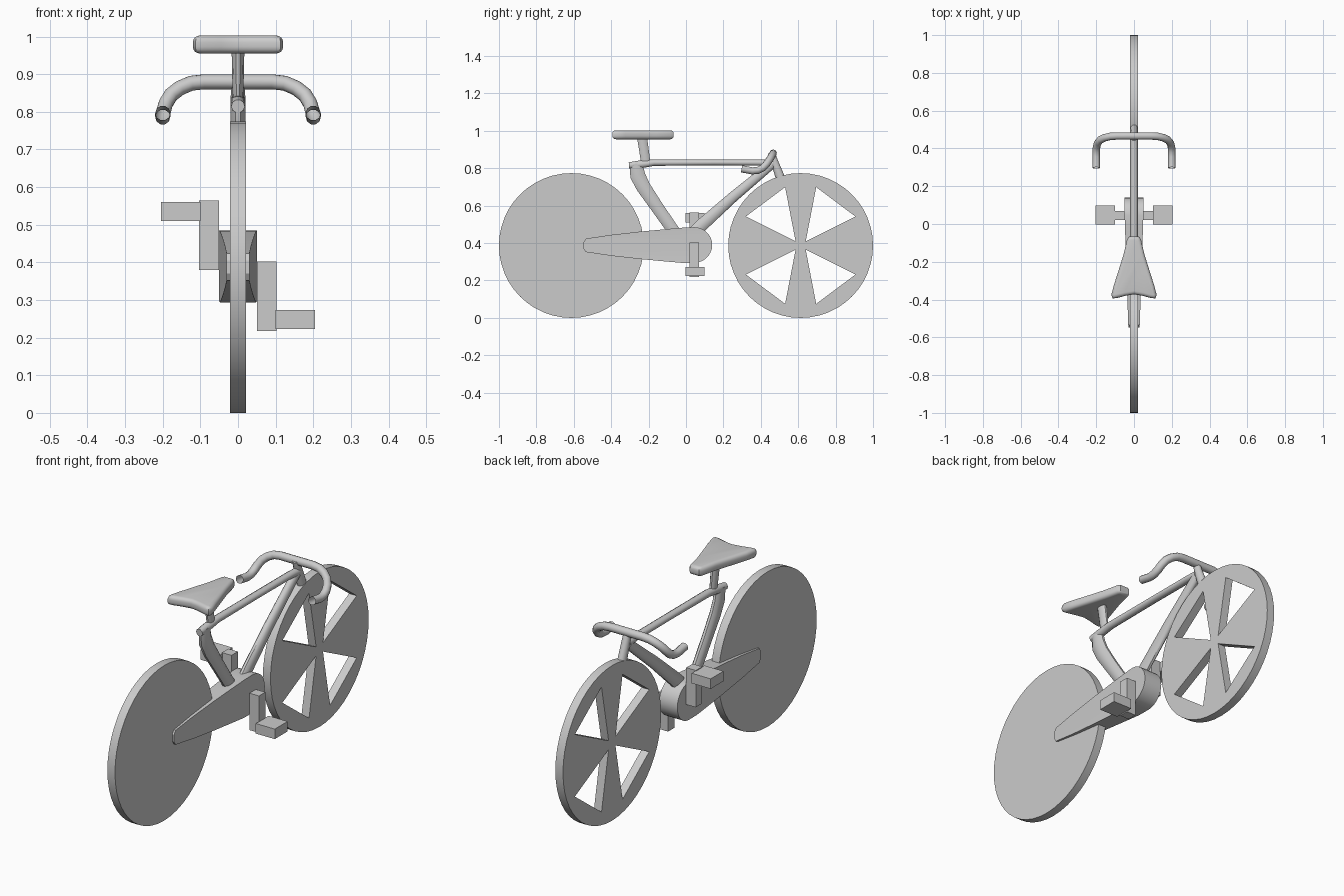
import bpy, bmesh
from math import cos, sin, pi, radians
from mathutils import Vector

if "Cube" in bpy.data.objects:
    bpy.data.objects.remove(bpy.data.objects["Cube"])


def select(ob):
    bpy.ops.object.select_all(action='DESELECT')
    ob.select_set(True)
    bpy.context.view_layer.objects.active = ob


def smooth(ob, angle=35):
    select(ob)
    bpy.ops.object.shade_smooth_by_angle(angle=radians(angle))


def curve_object(name, loops, dims, **settings):
    """Poly curve turned into a welded mesh."""
    cu = bpy.data.curves.new(name, 'CURVE')
    cu.dimensions = dims
    for key, value in settings.items():
        setattr(cu, key, value)
    for pts in loops:
        sp = cu.splines.new('POLY')
        sp.points.add(len(pts) - 1)
        for p, co in zip(sp.points, pts):
            p.co = (*co, 1) if len(co) == 3 else (*co, 0, 1)
        sp.use_cyclic_u = dims == '2D'
    ob = bpy.data.objects.new(name, cu)
    bpy.context.collection.objects.link(ob)
    select(ob)
    bpy.ops.object.convert(target='MESH')
    ob = bpy.context.object
    ob.name = name
    bm = bmesh.new()
    bm.from_mesh(ob.data)
    bmesh.ops.remove_doubles(bm, verts=bm.verts, dist=1e-5)
    bm.to_mesh(ob.data)
    bm.free()
    return ob


def side_plate(name, loops, half):
    """Outline in (y, z), with holes, extruded to both sides of x = 0."""
    ob = curve_object(name, loops, '2D', fill_mode='BOTH', extrude=half)
    for v in ob.data.vertices:
        y, z, x = v.co
        v.co = (x, y, z)
    return ob


def circle(cy, cz, r, n=48):
    return [(cy + r * cos(2 * pi * i / n), cz + r * sin(2 * pi * i / n)) for i in range(n)]


def tube(name, sections, n=10):
    """Sweep along the centre plane; section = y, z, in-plane radius, x radius."""
    bm = bmesh.new()
    rings = []
    for i, (y, z, r, rx) in enumerate(sections):
        a = Vector(sections[max(i - 1, 0)][:2])
        b = Vector(sections[min(i + 1, len(sections) - 1)][:2])
        d = (b - a).normalized()
        ring = []
        for k in range(n):
            t = 2 * pi * k / n
            ring.append(bm.verts.new((rx * cos(t), y - d.y * r * sin(t), z + d.x * r * sin(t))))
        rings.append(ring)
    for p, q in zip(rings, rings[1:]):
        for k in range(n):
            bm.faces.new((p[k], p[(k + 1) % n], q[(k + 1) % n], q[k]))
    bm.faces.new(rings[0])
    bm.faces.new(rings[-1])
    bmesh.ops.recalc_face_normals(bm, faces=bm.faces)
    me = bpy.data.meshes.new(name)
    bm.to_mesh(me)
    bm.free()
    ob = bpy.data.objects.new(name, me)
    bpy.context.collection.objects.link(ob)
    smooth(ob, 50)


def box(name, x0, x1, y0, y1, z0, z1):
    bpy.ops.mesh.primitive_cube_add(size=1, location=((x0 + x1) / 2, (y0 + y1) / 2, (z0 + z1) / 2))
    ob = bpy.context.object
    ob.name = name
    ob.scale = (x1 - x0, y1 - y0, z1 - z0)
    bpy.ops.object.transform_apply(location=False, rotation=False, scale=True)


# Wheels: solid rear disc, front disc with four wedge openings
R, HALF = 0.387, 0.021
smooth(side_plate("rear_wheel", [circle(-0.613, R, R)], HALF))
cy = 0.613
holes = [[(cy + sy * a, R + sz * b) for a, b in ((0.293, 0.155), (0.083, 0.312), (0.027, 0.022))]
         for sy in (-1, 1) for sz in (-1, 1)]
smooth(side_plate("front_wheel", [circle(cy, R, R)] + holes, HALF))

# Tapered chain guard
upper = [(-0.548, 0.405), (-0.535, 0.424), (-0.40, 0.444), (-0.24, 0.462), (-0.10, 0.475), (-0.02, 0.482)]
mid = 0.39
nose = [(0.045 + 0.095 * cos(t), mid + 0.095 * sin(t)) for t in [pi / 2 - pi * i / 14 for i in range(15)]]
lower = [(y, 2 * mid - z - 0.004) for y, z in reversed(upper)]
guard = side_plate("chain_guard", [upper + nose + lower], 1)
for v in guard.data.vertices:
    v.co.x *= 0.03 + 0.02 * min(1, (v.co.y + 0.548) / 0.6)
smooth(guard, 30)

# Cranks and pedals
box("right_crank", 0.05, 0.102, 0.02, 0.07, 0.218, 0.402)
box("right_pedal", 0.1, 0.205, -0.003, 0.098, 0.223, 0.273)
box("left_crank", -0.103, -0.05, 0.02, 0.07, 0.38, 0.564)
box("left_pedal", -0.205, -0.1, -0.003, 0.098, 0.51, 0.56)

# Frame tubes
tube("seat_tube", [(-0.04, 0.43, 0.034, 0.02), (-0.08, 0.485, 0.034, 0.02), (-0.16, 0.60, 0.036, 0.02),
                   (-0.228, 0.70, 0.04, 0.02), (-0.258, 0.76, 0.043, 0.02), (-0.268, 0.825, 0.036, 0.02)])
tube("top_tube", [(-0.305, 0.815, 0.018, 0.018), (-0.25, 0.82, 0.022, 0.02), (-0.17, 0.83, 0.018, 0.02),
                  (0.15, 0.831, 0.016, 0.02), (0.40, 0.83, 0.017, 0.02), (0.465, 0.825, 0.022, 0.02)])
tube("down_tube", [(0.02, 0.43, 0.038, 0.02), (0.08, 0.493, 0.036, 0.02),
                   (0.25, 0.645, 0.03, 0.02), (0.46, 0.82, 0.024, 0.02)])
tube("fork_stem", [(0.456, 0.885, 0.018, 0.017), (0.475, 0.83, 0.021, 0.02), (0.515, 0.72, 0.028, 0.0205)])
tube("seat_post", [(-0.215, 0.83, 0.026, 0.014), (-0.235, 0.965, 0.028, 0.017)])

# Drop handlebar with open ends
arm = [(0.09, 0.466, 0.88), (0.125, 0.464, 0.876), (0.155, 0.457, 0.863), (0.178, 0.446, 0.845),
       (0.192, 0.43, 0.822), (0.198, 0.41, 0.801), (0.2, 0.385, 0.789), (0.2, 0.355, 0.786), (0.2, 0.297, 0.797)]
path = [(-x, y, z) for x, y, z in reversed(arm)] + arm
smooth(curve_object("handlebar", [path], '3D', bevel_depth=0.02, bevel_resolution=3), 60)

# Seat: rounded wedge with a notched back
half = [(0.026, -0.066), (0.037, -0.082), (0.055, -0.16), (0.08, -0.24), (0.107, -0.325), (0.12, -0.375),
        (0.113, -0.394), (0.09, -0.392), (0.045, -0.38)]
outline = half + [(0, -0.372)] + [(-x, y) for x, y in reversed(half)]
bm = bmesh.new()
base = bm.faces.new([bm.verts.new((x, y, 0.955)) for x, y in outline])
ext = bmesh.ops.extrude_face_region(bm, geom=[base])
top = [g for g in ext["geom"] if isinstance(g, bmesh.types.BMVert)]
bmesh.ops.translate(bm, verts=top, vec=(0, 0, 0.048))
bmesh.ops.recalc_face_normals(bm, faces=bm.faces)
rims = [e for e in bm.edges if abs(e.verts[0].co.z - e.verts[1].co.z) < 1e-5]
bmesh.ops.bevel(bm, geom=rims, offset=0.018, segments=4, profile=0.5, affect='EDGES', clamp_overlap=True)
me = bpy.data.meshes.new("seat")
bm.to_mesh(me)
bm.free()
seat = bpy.data.objects.new("seat", me)
bpy.context.collection.objects.link(seat)
smooth(seat, 40)
